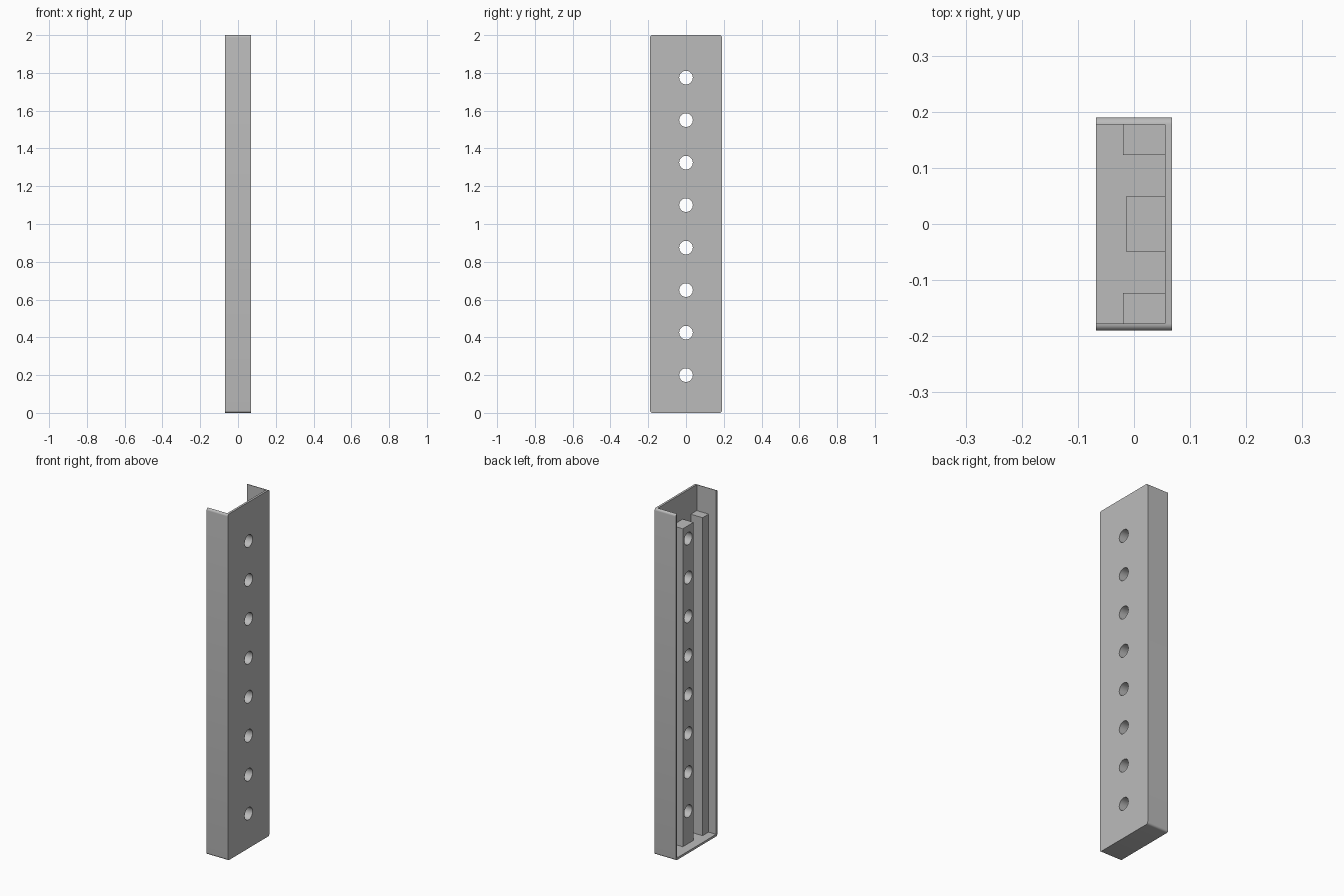
import bpy
import bmesh
from math import cos, sin, pi, radians

cube = bpy.data.objects.get("Cube")
if cube:
    bpy.data.objects.remove(cube, do_unlink=True)

HALF_X, HALF_Y, HEIGHT = 0.068, 0.19, 2.0
SHEET = 0.0125                      # wall thickness and outer corner radius
INNER_X, INNER_Y = HALF_X - SHEET, HALF_Y - SHEET
RIB_TOP = 1.85
HOLE_RADIUS, HOLE_COUNT, FIRST_HOLE, HOLE_STEP = 0.036, 8, 0.2, 0.225

grey = bpy.data.materials.new("plain grey")
grey.use_nodes = True
colour = (0.5, 0.5, 0.5, 1)
grey.diffuse_color = colour
grey.node_tree.nodes["Principled BSDF"].inputs["Base Color"].default_value = colour


def prism(name, outline, x0, x1):
    """Extrude an outline of (y, z) points from x0 to x1."""
    bm = bmesh.new()
    face = bm.faces.new([bm.verts.new((x0, y, z)) for y, z in outline])
    new = bmesh.ops.extrude_face_region(bm, geom=[face])["geom"]
    verts = [v for v in new if isinstance(v, bmesh.types.BMVert)]
    bmesh.ops.translate(bm, verts=verts, vec=(x1 - x0, 0, 0))
    bmesh.ops.recalc_face_normals(bm, faces=bm.faces)
    mesh = bpy.data.meshes.new(name)
    bm.to_mesh(mesh)
    bm.free()
    mesh.materials.append(grey)
    obj = bpy.data.objects.new(name, mesh)
    bpy.context.collection.objects.link(obj)
    return obj


def rectangle(y0, y1, z0, z1):
    return [(y0, z0), (y1, z0), (y1, z1), (y0, z1)]


def arc(y, z, radius, start, sweep, steps):
    return [(y + radius * cos(start + sweep * i / steps),
             z + radius * sin(start + sweep * i / steps)) for i in range(steps + 1)]


def cut(obj, cutter):
    cutter.hide_render = True
    mod = obj.modifiers.new("cut", 'BOOLEAN')
    mod.operation, mod.solver, mod.object = 'DIFFERENCE', 'EXACT', cutter
    bpy.ops.object.select_all(action='DESELECT')
    bpy.context.view_layer.objects.active = obj
    obj.select_set(True)
    bpy.ops.object.modifier_apply(modifier=mod.name)
    bpy.data.objects.remove(cutter, do_unlink=True)


# Channel: rounded block, hollowed so the -x side and the top are open
corners = [(1, HEIGHT - SHEET), (-1, HEIGHT - SHEET), (-1, SHEET), (1, SHEET)]
outline = []
for i, (side, z) in enumerate(corners):
    outline += arc(side * INNER_Y, z, SHEET, i * pi / 2, pi / 2, 6)
channel = prism("channel", outline, -HALF_X, HALF_X)
cut(channel, prism("cavity_cutter", rectangle(-INNER_Y, INNER_Y, SHEET, HEIGHT + 0.1),
                   -HALF_X - 0.1, INNER_X))

# Ribs standing on the floor against the back plate
centre_rib = prism("centre_rib", rectangle(-0.049, 0.049, SHEET, RIB_TOP), -0.014, INNER_X)
ribs = [centre_rib]
for name, side in (("left_rib", 1), ("right_rib", -1)):
    y0, y1 = sorted((side * 0.123, side * INNER_Y))
    ribs.append(prism(name, rectangle(y0, y1, SHEET, RIB_TOP), -0.02, INNER_X))

# Row of round holes through the plate and the centre rib
for i in range(HOLE_COUNT):
    circle = arc(0, FIRST_HOLE + i * HOLE_STEP, HOLE_RADIUS, 0, 2 * pi, 32)[:-1]
    for part in (channel, centre_rib):
        cut(part, prism("hole_cutter", circle, -0.2, 0.2))

for part in [channel] + ribs:
    bpy.ops.object.select_all(action='DESELECT')
    bpy.context.view_layer.objects.active = part
    part.select_set(True)
    bpy.ops.object.shade_smooth_by_angle(angle=radians(30))
